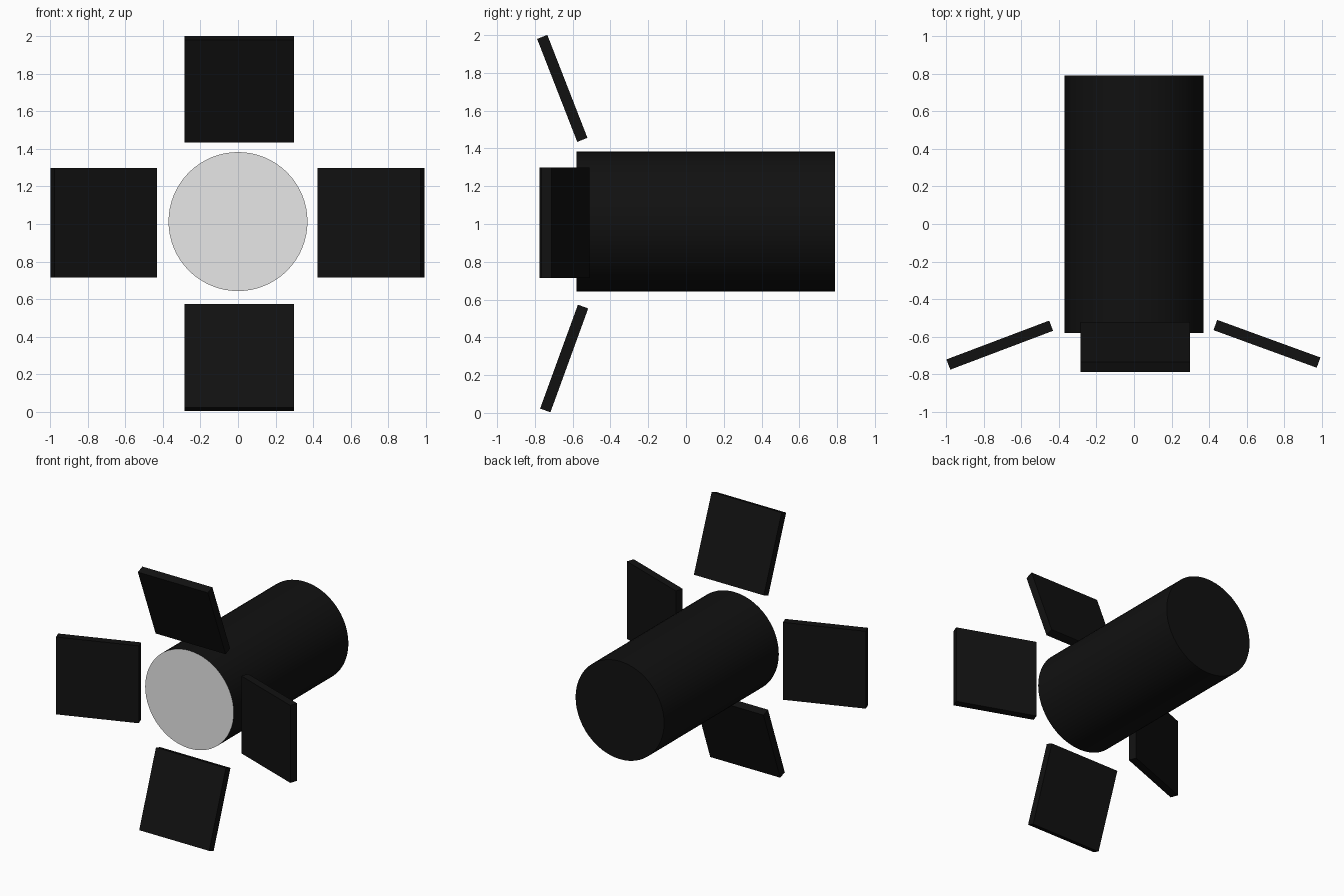
import bpy, bmesh
from math import radians
from mathutils import Matrix

cube = bpy.data.objects.get("Cube")
if cube:
    bpy.data.objects.remove(cube, do_unlink=True)


def material(name, rgb):
    mat = bpy.data.materials.new(name)
    mat.use_nodes = True
    mat.diffuse_color = (*rgb, 1)
    mat.node_tree.nodes["Principled BSDF"].inputs["Base Color"].default_value = (*rgb, 1)
    return mat


black = material("matte black", (0.0055, 0.0055, 0.0055))
pale = material("pale lens", (0.8, 0.8, 0.8))


def add_object(name, bm, mats):
    mesh = bpy.data.meshes.new(name)
    bm.to_mesh(mesh)
    bm.free()
    for mat in mats:
        mesh.materials.append(mat)
    obj = bpy.data.objects.new(name, mesh)
    bpy.context.collection.objects.link(obj)
    return obj


# Lamp housing: a closed cylinder whose front cap is the lens
RADIUS, FRONT, BACK, AXIS_Z = 0.37, -0.58, 0.79, 1.013
bm = bmesh.new()
bmesh.ops.create_cone(bm, cap_ends=True, segments=64, radius1=RADIUS,
                      radius2=RADIUS, depth=BACK - FRONT,
                      matrix=Matrix.Rotation(radians(90), 4, "X"))
bm.normal_update()
for face in bm.faces:
    face.material_index = 1 if face.normal.y < -0.9 else 0
housing = add_object("lamp_housing", bm, [black, pale])
housing.location = (0, (FRONT + BACK) / 2, AXIS_Z)
bpy.context.view_layer.objects.active = housing
housing.select_set(True)
bpy.ops.object.shade_smooth_by_angle(angle=radians(30))


# Four square shutters, splayed forward around the lens
SIDE, THICKNESS = 0.585, 0.058


def shutter(name, location, axis, angle):
    bm = bmesh.new()
    bmesh.ops.create_cube(bm, size=1, matrix=Matrix.Diagonal((SIDE, THICKNESS, SIDE, 1)))
    obj = add_object(name, bm, [black])
    obj.matrix_world = Matrix.Translation(location) @ Matrix.Rotation(radians(angle), 4, axis)


shutter("top_shutter", (0.007, -0.655, 1.718), "X", 21.3)
shutter("bottom_shutter", (0.007, -0.645, 0.288), "X", -20)
shutter("left_shutter", (0.708, -0.638, 1.007), "Z", -20)
shutter("right_shutter", (-0.715, -0.645, 1.007), "Z", 20.7)
